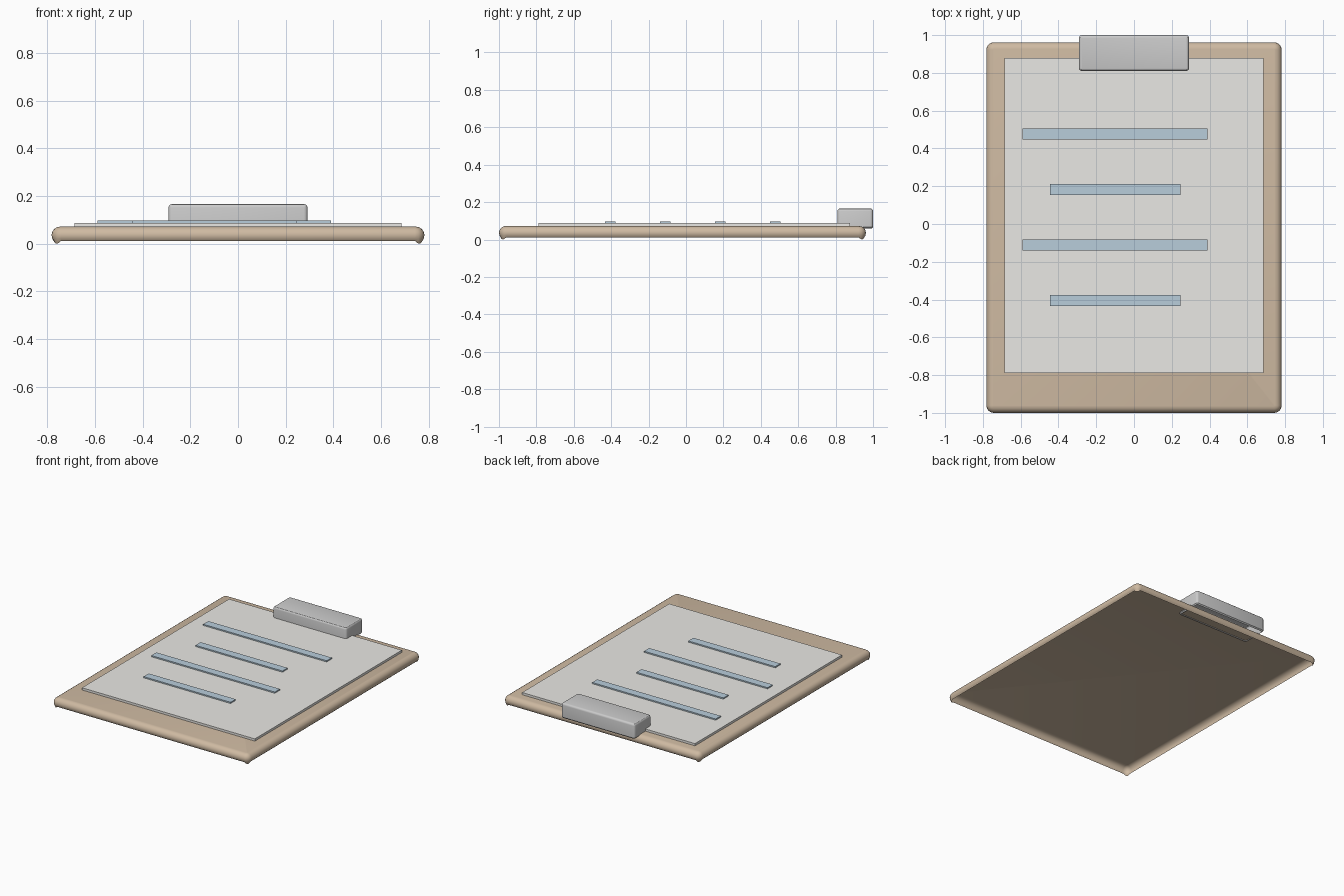
import bpy, bmesh
from math import sin, cos, pi

if "Cube" in bpy.data.objects:
    bpy.data.objects.remove(bpy.data.objects["Cube"])


def material(name, color):
    m = bpy.data.materials.new(name)
    m.diffuse_color = (*color, 1)
    m.use_nodes = True
    m.node_tree.nodes["Principled BSDF"].inputs["Base Color"].default_value = m.diffuse_color
    return m


def outline(x0, x1, y0, y1, r, seg):
    """Counter-clockwise rounded rectangle."""
    pts = []
    for i, (cx, cy) in enumerate([(x1 - r, y1 - r), (x0 + r, y1 - r),
                                  (x0 + r, y0 + r), (x1 - r, y0 + r)]):
        for k in range(seg + 1):
            a = pi / 2 * (i + k / seg)
            pts.append((cx + r * cos(a), cy + r * sin(a)))
    return pts


def shell(name, bounds, radius, rings, seg=4, dip=0.0, mat=None):
    """Open-bottomed shell lofted through (inset, z) rings, capped on top."""
    x0, x1, y0, y1 = bounds
    bm = bmesh.new()
    loops = []
    for j, (d, z) in enumerate(rings):
        pts = outline(x0 + d, x1 - d, y0 + d, y1 - d, max(radius - d, 0.002), seg)
        loop = []
        for i, (x, y) in enumerate(pts):
            drop = dip * sin(pi * (i % (seg + 1)) / seg) if j == 0 else 0
            loop.append(bm.verts.new((x, y, z - drop)))
        loops.append(loop)
    n = len(loops[0])
    for a, b in zip(loops, loops[1:]):
        for i in range(n):
            k = (i + 1) % n
            bm.faces.new((a[i], a[k], b[k], b[i]))
    bm.faces.new(loops[-1])
    return finish(name, bm, mat, True)


def slab(name, bounds, z0, z1, mat):
    """Sharp thin box, open underneath where it rests on another part."""
    x0, x1, y0, y1 = bounds
    bm = bmesh.new()
    corners = [(x0, y0), (x1, y0), (x1, y1), (x0, y1)]
    low = [bm.verts.new((x, y, z0)) for x, y in corners]
    top = [bm.verts.new((x, y, z1)) for x, y in corners]
    for i in range(4):
        k = (i + 1) % 4
        bm.faces.new((low[i], low[k], top[k], top[i]))
    bm.faces.new(top)
    return finish(name, bm, mat, False)


def finish(name, bm, mat, smooth):
    me = bpy.data.meshes.new(name)
    bm.to_mesh(me)
    bm.free()
    ob = bpy.data.objects.new(name, me)
    bpy.context.collection.objects.link(ob)
    if mat:
        me.materials.append(mat)
    if smooth:
        bpy.ops.object.select_all(action='DESELECT')
        bpy.context.view_layer.objects.active = ob
        ob.select_set(True)
        bpy.ops.object.shade_smooth_by_angle(angle=pi / 6)
    return ob


def rounded_top(r, z, seg):
    return [(r * (1 - cos(pi / 2 * k / seg)), z - r + r * sin(pi / 2 * k / seg))
            for k in range(seg + 1)]


wood = material("wood", (0.62, 0.49, 0.36))
paper_white = material("paper", (0.82, 0.81, 0.78))
ink = material("ink", (0.48, 0.61, 0.71))

# Backing board: hollow underneath with a slightly tucked-in rim
shell("board", (-0.782, 0.782, -1.0, 0.962), 0.04,
      [(0.012, 0.012), (0.003, 0.021)] + rounded_top(0.036, 0.072, 4),
      dip=0.012, mat=wood)

# Sheet of paper
slab("paper", (-0.686, 0.686, -0.789, 0.878), 0.072, 0.088, paper_white)

# Alternating long and short text lines
for i in range(4):
    x0, x1 = ((-0.59, 0.39), (-0.445, 0.245))[i % 2]
    y = 0.477 - 0.294 * i
    slab(f"text_line_{i + 1}", (x0, x1, y - 0.029, y + 0.029), 0.088, 0.097, ink)

# Clip: open-bottomed box whose rim sinks into the board
shell("clip", (-0.2915, 0.2915, 0.81, 1.0), 0.015,
      [(0.008, 0.058), (0.0, 0.066)] + rounded_top(0.014, 0.166, 3), seg=3)
